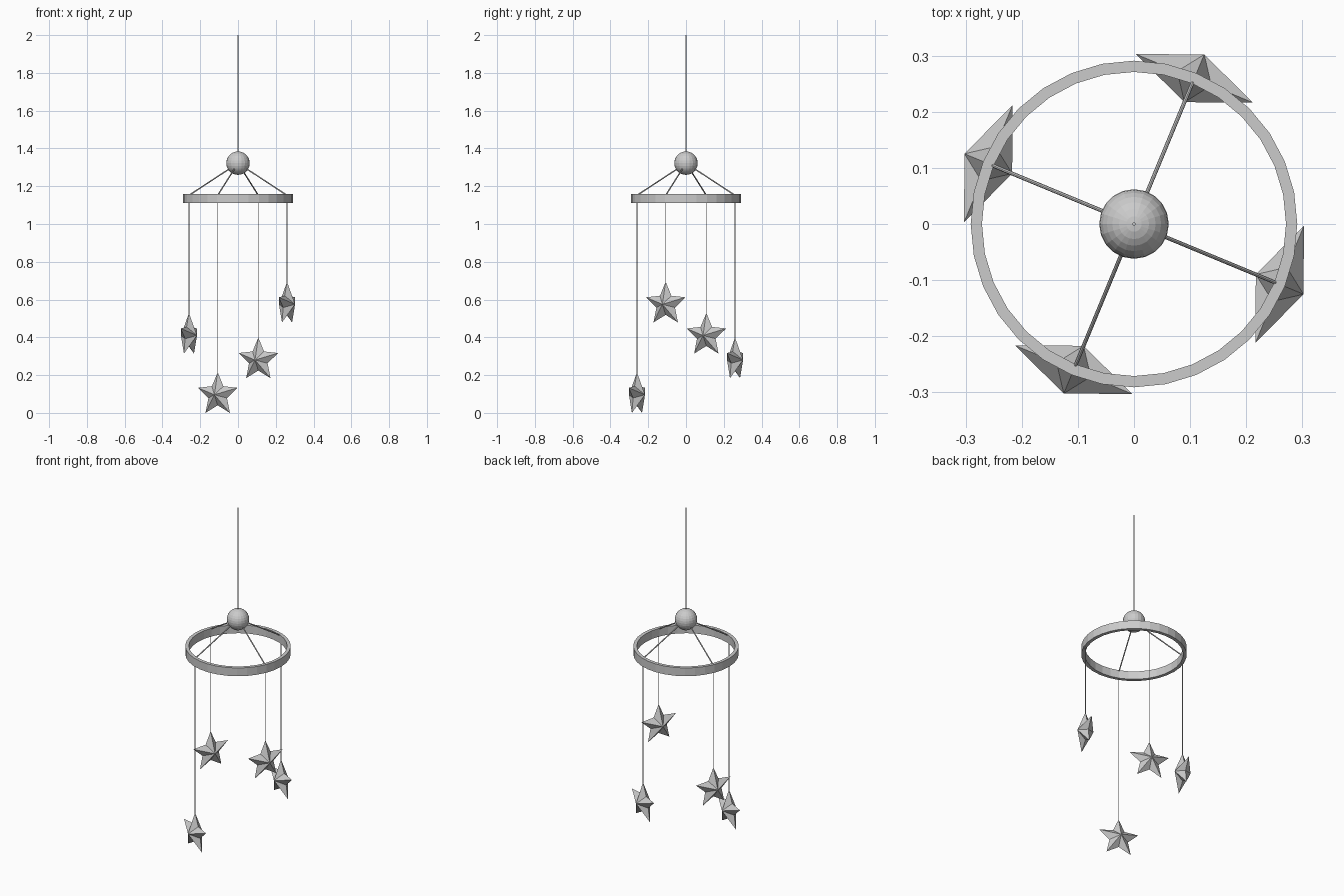
import bpy, bmesh, math
from mathutils import Vector

if "Cube" in bpy.data.objects:
    bpy.data.objects.remove(bpy.data.objects["Cube"])


def new_object(name, bm):
    bmesh.ops.recalc_face_normals(bm, faces=bm.faces[:])
    me = bpy.data.meshes.new(name)
    bm.to_mesh(me)
    bm.free()
    ob = bpy.data.objects.new(name, me)
    bpy.context.collection.objects.link(ob)
    return ob


def rod(name, a, b, radius, sides=8):
    a, b = Vector(a), Vector(b)
    d = b - a
    bpy.ops.mesh.primitive_cylinder_add(vertices=sides, radius=radius, depth=d.length,
                                        location=(a + b) / 2)
    ob = bpy.context.object
    ob.name = name
    ob.rotation_euler = d.to_track_quat('Z', 'Y').to_euler()
    return ob


def star(name, centre, angle, r_out=0.119, r_in=0.056, half_depth=0.046):
    # faceted five-pointed star, facing outward along the given angle
    out = Vector((math.cos(angle), math.sin(angle), 0))
    side = Vector((-out.y, out.x, 0))
    c = Vector(centre)
    bm = bmesh.new()
    rim = []
    for i in range(10):
        r = r_in if i % 2 else r_out
        t = math.pi * i / 5
        rim.append(bm.verts.new(c + side * r * math.sin(t) + Vector((0, 0, r * math.cos(t)))))
    for s in (1, -1):
        apex = bm.verts.new(c + out * half_depth * s)
        for i in range(10):
            bm.faces.new((rim[i], rim[(i + 1) % 10], apex))
    return new_object(name, bm)


# flat hoop with a rectangular section
N = 32
PROFILE = [(0.291, 1.11), (0.291, 1.16), (0.271, 1.16), (0.271, 1.11)]
bm = bmesh.new()
loops = [[bm.verts.new((r * math.cos(2 * math.pi * i / N), r * math.sin(2 * math.pi * i / N), z))
          for r, z in PROFILE] for i in range(N)]
for i in range(N):
    p, q = loops[i], loops[(i + 1) % N]
    for k in range(4):
        bm.faces.new((p[k], q[k], q[(k + 1) % 4], p[(k + 1) % 4]))
new_object("hoop", bm)

# hub ball and hanging cord
bpy.ops.mesh.primitive_uv_sphere_add(segments=20, ring_count=14, radius=0.062,
                                     location=(0, 0, 1.322))
bpy.context.object.name = "hub_ball"
rod("hanging_cord", (0, 0, 1.33), (0, 0, 2.0), 0.003)

# four spokes, strings and stars
R = 0.281
for n, z in enumerate((0.28, 0.41, 0.096, 0.575)):
    a = math.radians(67.5 + 90 * n)
    x, y = R * math.cos(a), R * math.sin(a)
    rod(f"spoke_{n + 1}", (0, 0, 1.322), (x, y, 1.152), 0.0035)
    rod(f"string_{n + 1}", (x, y, z + 0.1), (x, y, 1.13), 0.002)
    star(f"star_{n + 1}", (x, y, z), a)
